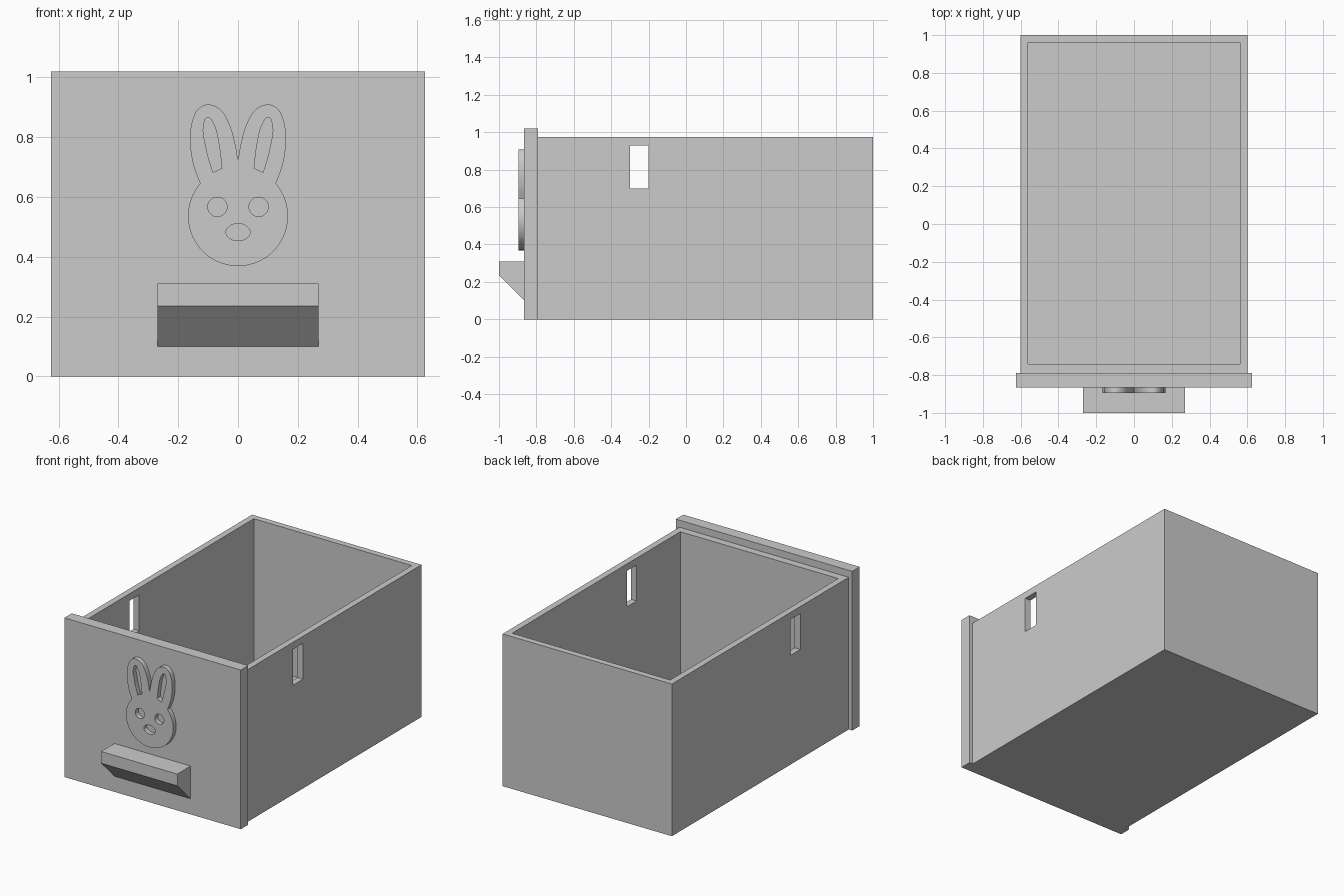
import bpy
import bmesh
import math
from mathutils import Matrix

if "Cube" in bpy.data.objects:
    bpy.data.objects.remove(bpy.data.objects["Cube"], do_unlink=True)

grey = bpy.data.materials.new("light grey")
grey.use_nodes = True
GREY = (0.6, 0.6, 0.6, 1)
grey.diffuse_color = GREY
grey.node_tree.nodes["Principled BSDF"].inputs["Base Color"].default_value = GREY


def link(name, data):
    obj = bpy.data.objects.new(name, data)
    bpy.context.collection.objects.link(obj)
    data.materials.append(grey)
    return obj


def box(name, xs, ys, zs):
    """Box spanning the given (low, high) ranges."""
    bm = bmesh.new()
    bmesh.ops.create_cube(bm, size=1)
    for v in bm.verts:
        for i, (lo, hi) in enumerate((xs, ys, zs)):
            v.co[i] = hi if v.co[i] > 0 else lo
    mesh = bpy.data.meshes.new(name)
    bm.to_mesh(mesh)
    bm.free()
    return link(name, mesh)


def prism(name, profile, half_width):
    """Profile in (y, z) extruded across x."""
    bm = bmesh.new()
    face = bm.faces.new([bm.verts.new((-half_width, y, z)) for y, z in profile])
    side = bmesh.ops.extrude_face_region(bm, geom=[face])
    verts = [g for g in side["geom"] if isinstance(g, bmesh.types.BMVert)]
    bmesh.ops.translate(bm, verts=verts, vec=(2 * half_width, 0, 0))
    bmesh.ops.recalc_face_normals(bm, faces=bm.faces)
    mesh = bpy.data.meshes.new(name)
    bm.to_mesh(mesh)
    bm.free()
    return link(name, mesh)


def activate(obj):
    bpy.ops.object.select_all(action="DESELECT")
    obj.select_set(True)
    bpy.context.view_layer.objects.active = obj


def cut(obj, cutter):
    activate(obj)
    mod = obj.modifiers.new("cut", "BOOLEAN")
    mod.operation = "DIFFERENCE"
    mod.solver = "EXACT"
    mod.object = cutter
    bpy.ops.object.modifier_apply(modifier=mod.name)
    bpy.data.objects.remove(cutter, do_unlink=True)


# Open drawer tray with a slot through both side walls
tray = box("drawer_tray", (-0.6, 0.6), (-0.79, 1), (0, 0.975))
cut(tray, box("cavity_cutter", (-0.56, 0.56), (-0.742, 0.96), (0.04, 1.2)))
cut(tray, box("slot_cutter", (-0.8, 0.8), (-0.3, -0.2), (0.7, 0.93)))

# Front panel and wedge-shaped pull
box("front_panel", (-0.625, 0.625), (-0.865, -0.79), (0, 1.02))
prism("pull_handle",
      [(-0.865, 0.31), (-1, 0.31), (-1, 0.235), (-0.865, 0.10)], 0.27)


# Raised rabbit face with cut-out ears, eyes and nose
def spline(curve, points, corners=()):
    s = curve.splines.new("BEZIER")
    s.bezier_points.add(len(points) - 1)
    s.use_cyclic_u = True
    for i, (bp, (x, z)) in enumerate(zip(s.bezier_points, points)):
        bp.co = (x, z, 0)
        kind = "VECTOR" if i in corners else "AUTO"
        bp.handle_left_type = bp.handle_right_type = kind


def ellipse(cx, cz, rx, rz, count=8):
    return [(cx + rx * math.cos(math.tau * i / count),
             cz + rz * math.sin(math.tau * i / count)) for i in range(count)]


def mirrored(points):
    return [(-x, z) for x, z in points]


curve = bpy.data.curves.new("rabbit_face", "CURVE")
curve.dimensions = "2D"
curve.fill_mode = "BOTH"
curve.extrude = 0.0175
curve.resolution_u = 8

# Outline: right half from ear notch down to the chin, then mirrored back up
ear = [(0, 0.722), (0.01, 0.78), (0.03, 0.846), (0.06, 0.893), (0.103, 0.909),
       (0.133, 0.894), (0.152, 0.857), (0.16, 0.793), (0.15, 0.71), (0.127, 0.645)]
neck = len(ear) - 1
head = [(0.167 * math.cos(math.radians(a)), 0.536 + 0.167 * math.sin(math.radians(a)))
        for a in range(30, -90, -15)]
half = ear + head
outline = half + [(0, 0.369)] + mirrored(half[:0:-1])
spline(curve, outline, (0, neck, len(outline) - neck))

inner_ear = [(0.084, 0.682), (0.054, 0.696), (0.064, 0.776), (0.084, 0.848),
             (0.101, 0.866), (0.114, 0.843), (0.107, 0.766)]
eye = ellipse(0.069, 0.567, 0.032, 0.032)
spline(curve, inner_ear, (0, 1))
spline(curve, mirrored(inner_ear), (0, 1))
spline(curve, eye)
spline(curve, mirrored(eye))
spline(curve, ellipse(0, 0.482, 0.04, 0.028))

rabbit = link("rabbit_face", curve)
activate(rabbit)
bpy.ops.object.convert(target="MESH")
rabbit = bpy.context.view_layer.objects.active
rabbit.data.transform(Matrix.Translation((0, -0.8775, 0)) @ Matrix.Rotation(math.pi / 2, 4, "X"))
bm = bmesh.new()
bm.from_mesh(rabbit.data)
bmesh.ops.remove_doubles(bm, verts=bm.verts, dist=0.0001)
bmesh.ops.recalc_face_normals(bm, faces=bm.faces)
bm.to_mesh(rabbit.data)
bm.free()
bpy.ops.object.shade_smooth_by_angle(angle=math.radians(30))
